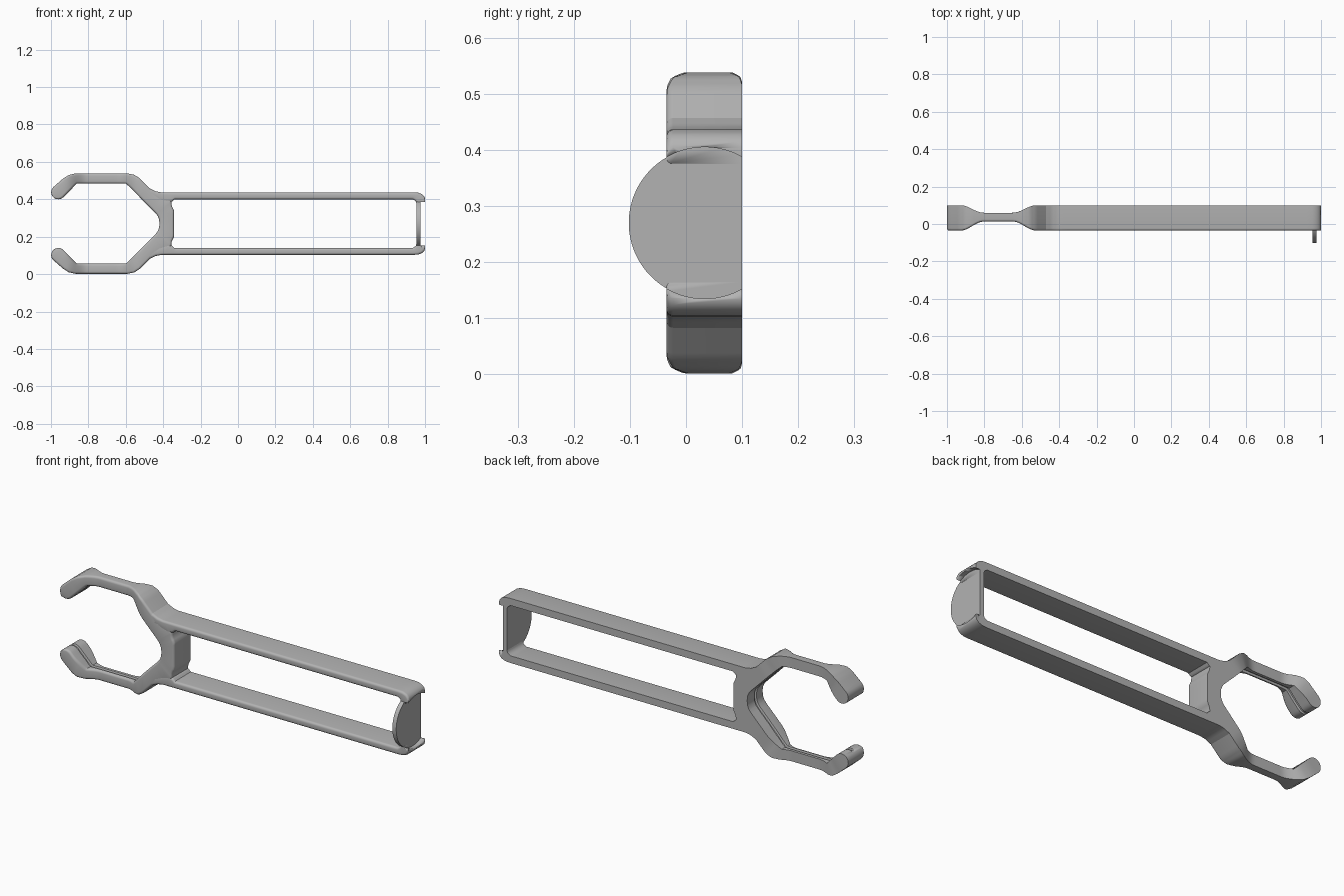
import bpy, bmesh, math
from mathutils import Vector

if "Cube" in bpy.data.objects:
    bpy.data.objects.remove(bpy.data.objects["Cube"])

MID_Z = 0.27
FRONT, BACK = -0.035, 0.10

grey = bpy.data.materials.new("plain grey")
grey.use_nodes = True
grey.diffuse_color = (0.45, 0.45, 0.45, 1)
grey.node_tree.nodes["Principled BSDF"].inputs["Base Color"].default_value = grey.diffuse_color


def finish(bm, name, smooth=True):
    bmesh.ops.recalc_face_normals(bm, faces=bm.faces)
    mesh = bpy.data.meshes.new(name)
    bm.to_mesh(mesh)
    bm.free()
    obj = bpy.data.objects.new(name, mesh)
    bpy.context.collection.objects.link(obj)
    mesh.materials.append(grey)
    if smooth:
        bpy.ops.object.select_all(action='DESELECT')
        obj.select_set(True)
        bpy.context.view_layer.objects.active = obj
        bpy.ops.object.shade_smooth_by_angle(angle=math.radians(35))
    return obj


def depth_limits(x):
    """Front and back of the frame, waisted along the jaw."""
    t = min(max((0.20 - abs(x + 0.725)) / 0.12, 0), 1)
    t = t * t * (3 - 2 * t)
    return FRONT + 0.048 * t, BACK - 0.04 * t


def flip(pairs):
    return [tuple((x, 2 * MID_Z - z) for x, z in p) for p in pairs]


def refine(pairs, step=0.015):
    """Split long spans so the waist follows a smooth curve."""
    out = []
    for a, b in zip(pairs, pairs[1:]):
        va, vb = [[Vector(p) for p in q] for q in (a, b)]
        n = max(1, math.ceil((vb[1] - va[1]).length / step))
        out += [tuple(va[k].lerp(vb[k], i / n) for k in (0, 1)) for i in range(n)]
    return out + [tuple(Vector(p) for p in pairs[-1])]


def section(inner, outer, groove):
    """Cross-section: rounded front edges, square back, optional inner groove."""
    width = (outer - inner).length
    across = (outer - inner) / width
    r = min(0.012, width * 0.45)
    spots = [(0, 1, 0)]
    if groove:
        g = min(0.01, width * 0.2)
        spots += [(0, 0.5, 0.009), (g, 0.5, 0.006), (g, 0.5, -0.006), (0, 0.5, -0.009)]
    arc = [i * math.pi / 8 for i in range(5)]
    spots += [(r - r * math.cos(a), 0, r - r * math.sin(a)) for a in arc]
    spots += [(width - r + r * math.sin(a), 0, r - r * math.cos(a)) for a in arc]
    spots.append((width, 1, 0))
    ring = []
    for s, f, dy in spots:
        p = inner + across * s
        lo, hi = depth_limits(p.x)
        ring.append((p.x, lo + (hi - lo) * f + dy, p.y))
    return ring


def loft(pairs, name, groove=False):
    bm = bmesh.new()
    rings = [[bm.verts.new(v) for v in section(i, o, groove)] for i, o in refine(pairs)]
    for a, b in zip(rings, rings[1:]):
        for k in range(len(a)):
            j = (k + 1) % len(a)
            bm.faces.new((a[k], a[j], b[j], b[k]))
    bm.faces.new(rings[0])
    bm.faces.new(rings[-1])
    return finish(bm, name)


def extrude_x(outline, x0, x1, name):
    bm = bmesh.new()
    face = bm.faces.new([bm.verts.new((x0, y, z)) for y, z in outline])
    moved = bmesh.ops.extrude_face_region(bm, geom=[face])["geom"]
    bmesh.ops.translate(bm, vec=(x1 - x0, 0, 0),
                        verts=[v for v in moved if isinstance(v, bmesh.types.BMVert)])
    return finish(bm, name)


# Open jaw: rounded tip, hooked arm, then down to the middle of the crossbar
def tip_pair(a, centre=(-0.961, 0.438), r=0.038):
    base = math.radians(225)
    return tuple((centre[0] + r * math.cos(base + s * a), centre[1] + r * math.sin(base + s * a))
                 for s in (1, -1))


upper_jaw = [tip_pair(math.radians(a)) for a in (4, 15, 30, 45, 60, 75, 90)] + [
    ((-0.89, 0.455), (-0.935, 0.511)), ((-0.875, 0.471), (-0.905, 0.530)),
    ((-0.862, 0.484), (-0.87, 0.538)), ((-0.60, 0.484), (-0.59, 0.538)),
    ((-0.585, 0.471), (-0.555, 0.531)), ((-0.57, 0.457), (-0.525, 0.512)),
    ((-0.50, 0.385), (-0.455, 0.442)), ((-0.47, 0.355), (-0.41, 0.41)),
    ((-0.44, 0.325), (-0.358, 0.395)), ((-0.43, 0.312), (-0.354, 0.365)),
    ((-0.422, 0.293), (-0.342, 0.34)), ((-0.42, 0.27), (-0.342, 0.27))]
loft(upper_jaw + flip(upper_jaw)[-2::-1], "jaw", groove=True)

# Round socket cut into the far end of both rails
DISC_Y, DISC_R = 0.033, 0.135
circle = [(DISC_Y + DISC_R * math.cos(a), MID_Z + DISC_R * math.sin(a))
          for a in (2 * math.pi * i / 96 for i in range(96))]
socket = extrude_x(circle, 0.977, 1.1, "socket_cutter")
socket.hide_render = True
socket.hide_viewport = True
socket.display_type = 'WIRE'

# Long rails of the handle with curled end lips
rail = [((-0.47, 0.41), (-0.47, 0.457)), ((-0.44, 0.40), (-0.44, 0.443)),
        ((-0.375, 0.38), (-0.41, 0.437)), ((-0.352, 0.388), (-0.36, 0.437)),
        ((-0.34, 0.40), (-0.33, 0.437)), ((0.935, 0.40), (0.94, 0.437)),
        ((0.95, 0.39), (0.965, 0.435)), ((0.956, 0.375), (0.985, 0.427)),
        ((0.978, 0.375), (0.996, 0.416)), ((1.0, 0.375), (1.0, 0.405))]
for name, pairs in (("upper_rail", rail), ("lower_rail", flip(rail))):
    obj = loft(pairs, name)
    cut = obj.modifiers.new("socket", 'BOOLEAN')
    cut.operation = 'DIFFERENCE'
    cut.solver = 'EXACT'
    cut.object = socket

# End disc, trimmed flush with the back of the handle
half = math.acos((BACK - DISC_Y) / DISC_R)
steps = 72
trimmed = [(DISC_Y + DISC_R * math.cos(a), MID_Z + DISC_R * math.sin(a))
           for a in (half + (2 * math.pi - 2 * half) * i / steps for i in range(steps + 1))]
extrude_x(trimmed, 0.955, 0.977, "end_disc")
